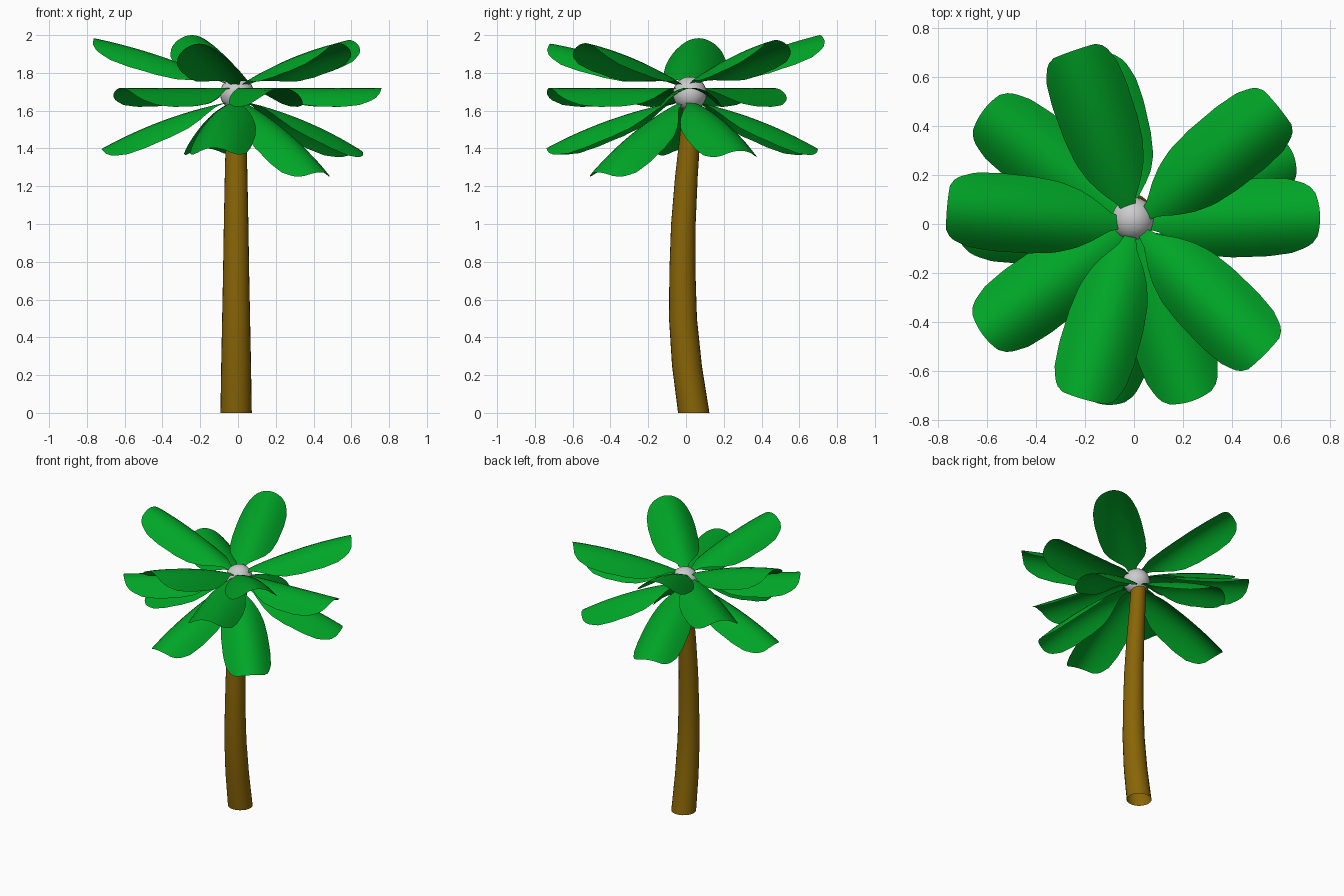
import bpy, bmesh, math
from mathutils import Matrix, Vector

if "Cube" in bpy.data.objects:
    bpy.data.objects.remove(bpy.data.objects["Cube"])


def material(name, rgb):
    m = bpy.data.materials.new(name)
    m.diffuse_color = (*rgb, 1)
    m.use_nodes = True
    m.node_tree.nodes["Principled BSDF"].inputs["Base Color"].default_value = m.diffuse_color
    return m


def add_object(name, bm, mat=None):
    mesh = bpy.data.meshes.new(name)
    bm.to_mesh(mesh)
    bm.free()
    ob = bpy.data.objects.new(name, mesh)
    bpy.context.collection.objects.link(ob)
    if mat:
        mesh.materials.append(mat)
    bpy.ops.object.select_all(action='DESELECT')
    ob.select_set(True)
    bpy.context.view_layer.objects.active = ob
    bpy.ops.object.shade_smooth_by_angle(angle=math.radians(40))
    return ob


bark = material("bark", (0.25, 0.13, 0.002))
green = material("leaf_green", (0.0, 0.38, 0.02))

# Trunk: tapered rings along a gentle bend (z, y centre, radius), open below
path = [(0, .041, .083), (.25, .005, .079), (.5, -.016, .074), (.75, -.019, .069),
        (1.0, -.014, .065), (1.25, .002, .06), (1.45, .02, .055), (1.65, .035, .05)]
bm = bmesh.new()
N = 24
rings = []
for z, y, r in path:
    rings.append([bm.verts.new((-.01 + r * math.cos(2 * math.pi * i / N),
                                y + r * math.sin(2 * math.pi * i / N), z)) for i in range(N)])
for a, b in zip(rings, rings[1:]):
    for i in range(N):
        j = (i + 1) % N
        bm.faces.new((a[i], a[j], b[j], b[i]))
add_object("trunk", bm, bark)

# Crown: grey ball where the leaves meet
bm = bmesh.new()
bmesh.ops.create_uvsphere(bm, u_segments=24, v_segments=12, radius=.09,
                          matrix=Matrix.Translation((-.005, .02, 1.69)))
add_object("crown_ball", bm)

# Leaf outline: (fraction of length, half width)
outline = [(0, .015), (.1, .04), (.18, .085), (.26, .12), (.36, .145), (.5, .157),
           (.7, .16), (.84, .152), (.93, .132), (.97, .115), (1, .09)]
START = .03


def half_width(t):
    for (t0, w0), (t1, w1) in zip(outline, outline[1:]):
        if t <= t1 + 1e-6:
            return w0 + (w1 - w0) * (t - t0) / (t1 - t0)
    return outline[-1][1]


def leaf(name, azimuth, tilt, length, z, bend):
    # arched sheet: the edges hang below a ridge that bows upward slightly
    bm = bmesh.new()
    bmesh.ops.create_grid(bm, x_segments=32, y_segments=10, size=1)
    for v in bm.verts:
        t, s = (v.co.x + 1) / 2, v.co.y
        y = s * half_width(t)
        x = START + (length - START) * t - .015 * s * s * t ** 4
        v.co = Vector((x, y, bend * 4 * t * (1 - t) - .1 * (y / .16) ** 2))
    bm.transform(Matrix.Translation((0, 0, z))
                 @ Matrix.Rotation(math.radians(azimuth), 4, 'Z')
                 @ Matrix.Rotation(math.radians(-tilt), 4, 'Y'))
    add_object(name, bm, green)


# Three tiers of leaves: (start height, bow, [(azimuth, tilt, length)])
tiers = {
    "upper_leaf": (1.72, .025, [(39, 18.5, .80), (109, 20.5, .80), (175, 19, .81),
                                (254, 17.5, .78), (315, 17.5, .79)]),
    "middle_leaf": (1.72, 0, [(3, 0, .76), (143, 0, .77), (216, 0, .765), (288, 0, .76)]),
    "lower_leaf": (1.66, .03, [(24, -21, .76), (104, -20, .76), (180, -20, .77),
                               (260, -19, .79), (313, -31, .75)]),
}
for name, (z, bend, leaves) in tiers.items():
    for i, (azimuth, tilt, length) in enumerate(leaves, 1):
        leaf(f"{name}_{i}", azimuth, tilt, length, z, bend)
